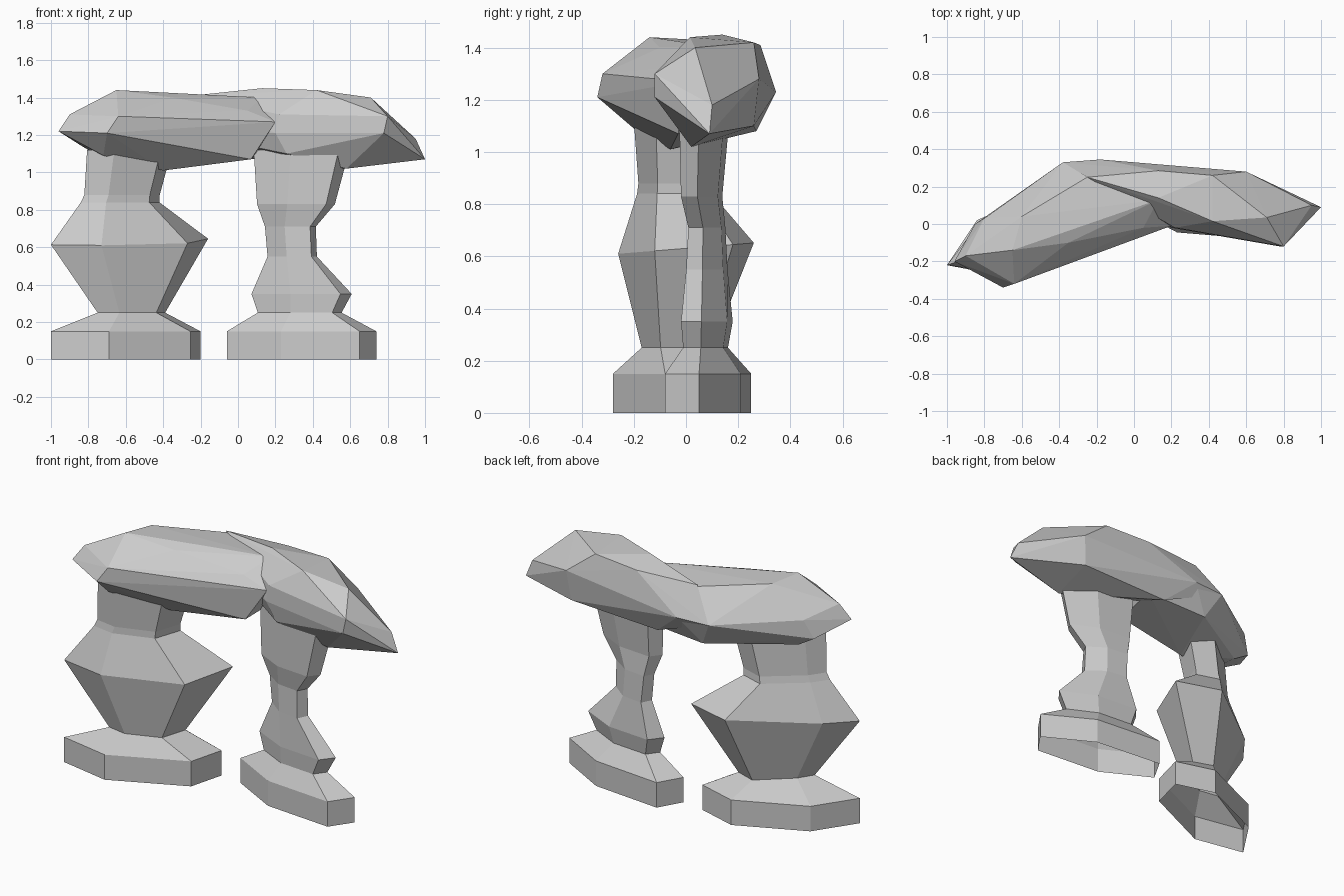
import bpy
import bmesh

cube = bpy.data.objects.get("Cube")
if cube:
    bpy.data.objects.remove(cube, do_unlink=True)

# Single stone colour
stone = bpy.data.materials.new("grey stone")
stone.use_nodes = True
stone_colour = (0.6, 0.6, 0.6, 1)
stone.diffuse_color = stone_colour
stone.node_tree.nodes["Principled BSDF"].inputs["Base Color"].default_value = stone_colour


def finish(bm, name):
    """Turn a bmesh into a flat shaded stone object."""
    bmesh.ops.recalc_face_normals(bm, faces=bm.faces[:])
    mesh = bpy.data.meshes.new(name)
    bm.to_mesh(mesh)
    bm.free()
    mesh.materials.append(stone)
    obj = bpy.data.objects.new(name, mesh)
    bpy.context.collection.objects.link(obj)
    return obj


def pillar(name, base, shaft, rings):
    """Loft an open tube: a plinth from the base outline, then the shaft outline
    through rings of (height, centre x, centre y, width scale, depth scale, tilt)."""
    bm = bmesh.new()
    loops = [[(x, y, z) for x, y in base] for z in (0, .15)]
    for height, cx, cy, width, depth, tilt in rings:
        loops.append([(cx + x * width, cy + y * depth, height + y * tilt)
                      for x, y in shaft])
    loops = [[bm.verts.new(co) for co in loop] for loop in loops]
    for lower, upper in zip(loops, loops[1:]):
        for i in range(len(lower)):
            j = (i + 1) % len(lower)
            bm.faces.new((lower[i], lower[j], upper[j], upper[i]))
    return finish(bm, name)


def boulder(name, points):
    """Faceted convex rock wrapped around a few corner points."""
    bm = bmesh.new()
    for point in points:
        bm.verts.new(point)
    hull = bmesh.ops.convex_hull(bm, input=bm.verts[:])
    unused = {v for v in hull["geom_interior"] + hull["geom_unused"]
              if isinstance(v, bmesh.types.BMVert)}
    bmesh.ops.delete(bm, geom=list(unused), context="VERTS")
    return finish(bm, name)


# Slim pillar with a waist
pillar("left_pillar",
       [(-.06, .11), (.23, -.045), (.65, -.08), (.74, .05), (.45, .21), (.02, .25)],
       [(-.4, .035), (-.09, -.13), (.31, -.165), (.4, -.035), (.09, .13), (-.31, .165)],
       [(.25, .33, .075, .56, .52, 0),
        (.35, .34, .08, .67, .6, 0),
        (.55, .29, .08, .33, .48, 0),
        (.71, .28, .08, .34, .43, 0),
        (.83, .31, .06, .52, .48, 0),
        (1.12, .34, .07, .64, .58, 0)])

# Broad pillar with a wide bulge
pillar("right_pillar",
       [(-1, -.22), (-.69, -.28), (-.255, -.08), (-.2, .13), (-.44, .2), (-.84, .02)],
       [(-.42, -.21), (-.15, -.25), (.31, -.11), (.42, .19), (.14, .27), (-.29, -.04)],
       [(.25, -.57, -.04, .43, .52, 0),
        (.63, -.58, -.01, 1, 1, .08),
        (.84, -.63, -.05, .5, .55, 0),
        (.88, -.62, -.05, .48, .53, 0),
        (1.12, -.58, -.05, .54, .6, 0)])

# Broad half of the curved capstone
capstone = boulder("capstone", [
    (-.96, -.2, 1.22), (-.9, -.17, 1.31), (-.65, -.14, 1.44),
    (-.7, -.34, 1.21), (-.64, -.32, 1.3), (-.6, .04, 1.43),
    (-.35, -.1, 1.4), (-.25, .25, 1.4), (-.38, .33, 1.23),
    (-.18, .34, 1.23), (-.8, .03, 1.26), (-.85, 0, 1.15),
    (-.4, -.06, 1.01), (-.72, -.2, 1.09), (-.75, 0, 1.09),
    (-.3, .27, 1.08), (.07, -.03, 1.07), (.12, -.02, 1.15),
    (.05, -.02, 1.33), (.2, -.01, 1.27), (.13, .13, 1.4),
    (.13, .27, 1.38), (.1, .25, 1.1)])

# Pointed half of the curved capstone, merged into the first
pointed_half = boulder("capstone_pointed_half", [
    (-.25, .25, 1.41), (.13, .14, 1.45), (.13, .285, 1.41),
    (.42, .015, 1.44), (.42, .26, 1.42), (.71, .035, 1.4),
    (.8, -.12, 1.3), (.78, -.12, 1.21), (.95, .1, 1.18),
    (1, .09, 1.07), (.6, .28, 1.28), (.58, .26, 1.1),
    (-.38, .33, 1.23), (-.18, .345, 1.23), (.22, -.02, 1.31),
    (.2, -.02, 1.21), (.26, -.01, 1.1), (.58, .02, 1.02),
    (0, .27, 1.08)])
pointed_half.hide_render = True
pointed_half.hide_set(True)
merge = capstone.modifiers.new("merge halves", "BOOLEAN")
merge.operation = "UNION"
merge.object = pointed_half
